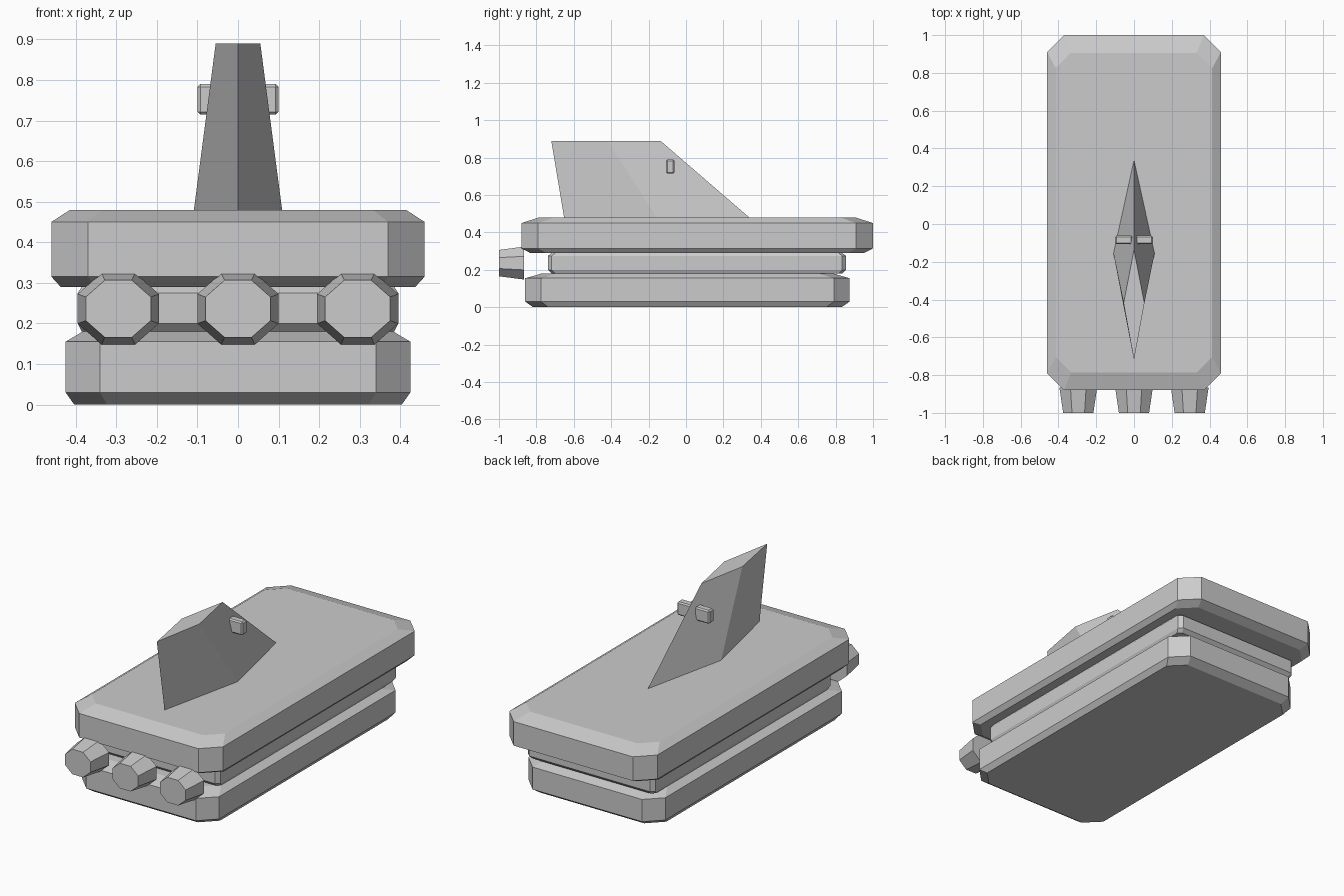
import bpy
import math

cube = bpy.data.objects.get("Cube")
if cube:
    bpy.data.objects.remove(cube, do_unlink=True)

grey = bpy.data.materials.new("light_grey")
grey.use_nodes = True
COLOUR = (0.6, 0.6, 0.6, 1)
grey.diffuse_color = COLOUR
grey.node_tree.nodes["Principled BSDF"].inputs["Base Color"].default_value = COLOUR


def loft(name, rings):
    """Join equal-length rings of points into one closed, flat-shaded solid."""
    n = len(rings[0])
    verts = [p for ring in rings for p in ring]
    faces = [tuple(reversed(range(n))), tuple(range(len(verts) - n, len(verts)))]
    for r in range(len(rings) - 1):
        for i in range(n):
            a, b = r * n + i, r * n + (i + 1) % n
            faces.append((a, b, b + n, a + n))
    mesh = bpy.data.meshes.new(name)
    mesh.from_pydata(verts, [], faces)
    mesh.materials.append(grey)
    obj = bpy.data.objects.new(name, mesh)
    bpy.context.collection.objects.link(obj)
    return obj


def slab(name, half_x, y0, y1, heights, scales, cut):
    """Slab with cut corners; each height has its own outline scale."""
    mid, half_y = (y0 + y1) / 2, (y1 - y0) / 2
    cx, cy = half_x - cut, half_y - cut
    outline = [(half_x, -cy), (half_x, cy), (cx, half_y), (-cx, half_y),
               (-half_x, cy), (-half_x, -cy), (-cx, -half_y), (cx, -half_y)]
    return loft(name, [[(x * s, mid + y * s, z) for x, y in outline]
                       for z, s in zip(heights, scales)])


# Stacked hull decks
slab("lower_hull", 0.425, -0.86, 0.875, (0, 0.03, 0.155, 0.18), (0.95, 1, 1, 0.9), 0.085)
slab("middle_deck", 0.395, -0.738, 0.855, (0.18, 0.2, 0.275, 0.29), (0.975, 1, 1, 0.975), 0.02)
slab("upper_hull", 0.46, -0.88, 1.0, (0.29, 0.315, 0.45, 0.48), (0.95, 1, 1, 0.9), 0.09)


# Tapered octagonal nozzles along the front
def octagon(x, y, scale):
    r = scale / math.cos(math.pi / 8)
    return [(x + 0.1 * r * math.cos(a), y, 0.236 + 0.088 * r * math.sin(a))
            for a in (math.pi / 8 + i * math.pi / 4 for i in range(8))]


for name, x in (("right", -0.295), ("centre", 0), ("left", 0.295)):
    loft(name + "_nozzle", [octagon(x, -0.865, 1), octagon(x, -1, 0.8)])


# Swept diamond tower
def diamond(front, mid, back, half, z):
    return [(0, front, z), (half, mid, z), (0, back, z), (-half, mid, z)]


loft("tower", [diamond(-0.65, -0.15, 0.35, 0.11, 0.47),
               diamond(-0.72, -0.42, -0.137, 0.055, 0.89)])

# Small bevelled sensor pods on both sides of the tower
for name, side in (("right", -1), ("left", 1)):
    bpy.ops.mesh.primitive_cube_add(size=1, location=(side * 0.055, -0.084, 0.752))
    pod = bpy.context.object
    pod.name = name + "_sensor_pod"
    pod.scale = (0.09, 0.045, 0.075)
    bpy.ops.object.transform_apply(location=False, rotation=False, scale=True)
    pod.data.materials.append(grey)
    bevel = pod.modifiers.new("edge_bevel", "BEVEL")
    bevel.width = 0.007
    bevel.segments = 1
